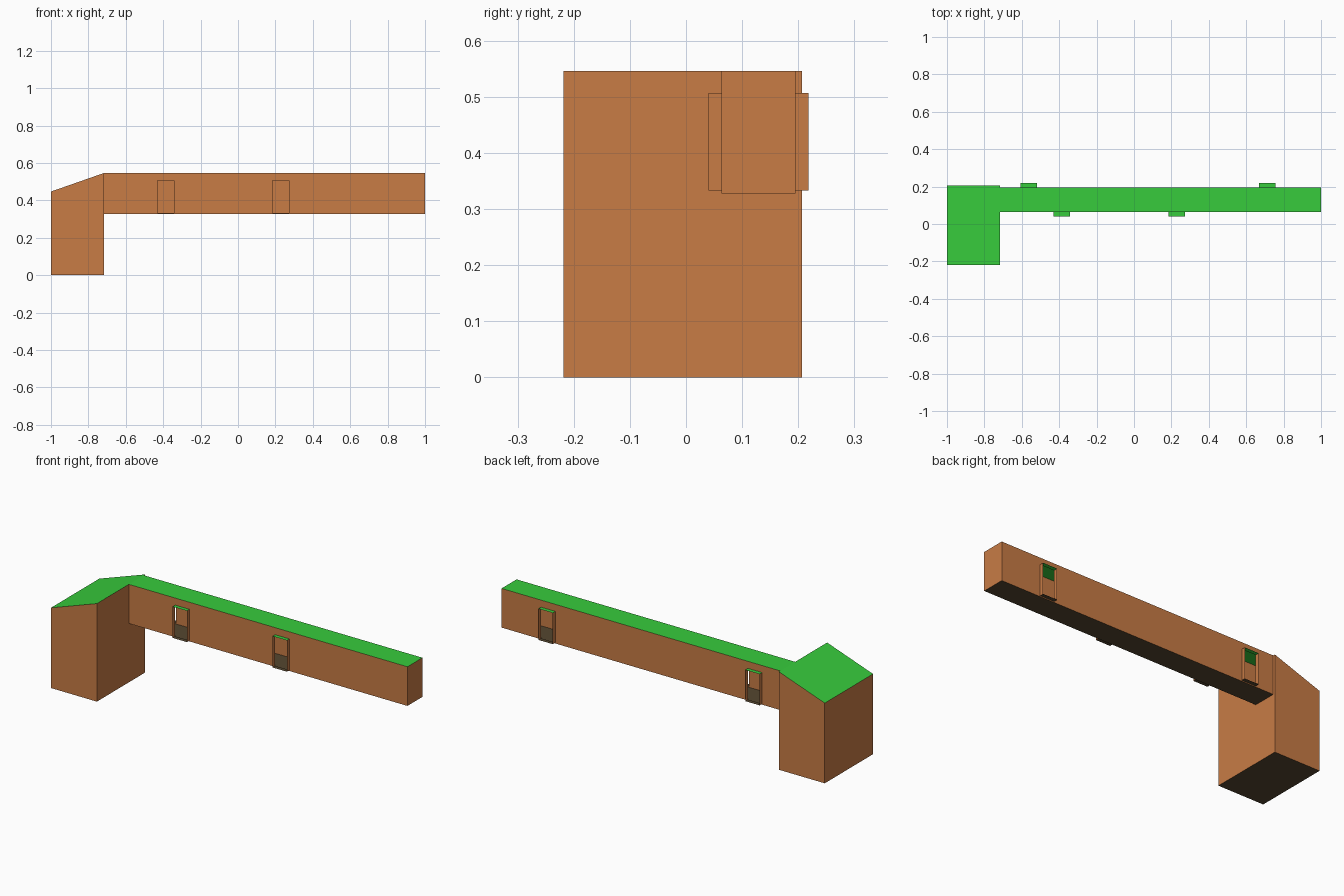
import bpy, bmesh
from mathutils import Vector

default = bpy.data.objects.get("Cube")
if default:
    bpy.data.objects.remove(default, do_unlink=True)


def material(name, rgb):
    m = bpy.data.materials.new(name)
    m.use_nodes = True
    m.diffuse_color = (*rgb, 1)
    m.node_tree.nodes["Principled BSDF"].inputs["Base Color"].default_value = (*rgb, 1)
    return m


MATERIALS = [
    material("brown wall", (0.58, 0.20, 0.06)),
    material("green roof", (0.038, 0.60, 0.045)),
    material("dark floor", (0.09, 0.062, 0.028)),
]


def box(lo, hi):
    """Closed box between two corners."""
    bm = bmesh.new()
    bmesh.ops.create_cube(bm, size=1)
    for v in bm.verts:
        v.co = Vector([lo[i] if v.co[i] < 0 else hi[i] for i in range(3)])
    bm.normal_update()
    return bm


def remove_faces(bm, rule):
    doomed = [f for f in bm.faces if rule(f)]
    bmesh.ops.delete(bm, geom=doomed, context="FACES")


def finish(bm, name):
    """Colour faces by direction: green upwards, dark downwards, brown walls."""
    bm.normal_update()
    for f in bm.faces:
        f.material_index = 1 if f.normal.z > 0.5 else 2 if f.normal.z < -0.5 else 0
    mesh = bpy.data.meshes.new(name)
    bm.to_mesh(mesh)
    bm.free()
    for m in MATERIALS:
        mesh.materials.append(m)
    obj = bpy.data.objects.new(name, mesh)
    bpy.context.collection.objects.link(obj)


JOINT = -0.717                      # where the corridor meets the tower
FRONT, BACK = 0.063, 0.195          # corridor walls
FLOOR, ROOF = 0.328, 0.546
SILL, LINTEL = 0.333, 0.507
WIDTH, DEPTH = 0.088, 0.023         # window surround
WINDOWS = [(-0.387, -1), (0.229, -1), (-0.562, 1), (0.713, 1)]

# Tower with a sloping roof
tower = box((-1, -0.218, 0), (JOINT, 0.207, ROOF))
for v in tower.verts:
    if v.co.x < -0.9 and v.co.z > 0.1:
        v.co.z = 0.447
finish(tower, "tower")

# Hollow corridor, cut along the window edges
corridor = box((JOINT, FRONT, FLOOR), (1, BACK, ROOF))
cuts = [((0, 0, z), (0, 0, 1)) for z in (SILL, LINTEL)]
cuts += [((x + s * WIDTH / 2, 0, 0), (1, 0, 0)) for x, _ in WINDOWS for s in (-1, 1)]
for point, normal in cuts:
    geom = corridor.verts[:] + corridor.edges[:] + corridor.faces[:]
    bmesh.ops.bisect_plane(corridor, geom=geom, plane_co=point, plane_no=normal)
corridor.normal_update()


def in_opening(f):
    c = f.calc_center_median()
    if f.normal.x < -0.5:           # open end against the tower
        return True
    return SILL < c.z < LINTEL and any(
        f.normal.y * side > 0.5 and abs(c.x - x) < WIDTH / 2 for x, side in WINDOWS)


remove_faces(corridor, in_opening)
finish(corridor, "corridor")

# Thin surrounds projecting from each window opening
for i, (x, side) in enumerate(WINDOWS):
    y0, y1 = (FRONT - DEPTH, FRONT) if side < 0 else (BACK, BACK + DEPTH)
    hood = box((x - WIDTH / 2, y0, SILL), (x + WIDTH / 2, y1, LINTEL))
    remove_faces(hood, lambda f: abs(f.normal.y) > 0.5)
    finish(hood, f"window_surround_{i + 1}")
